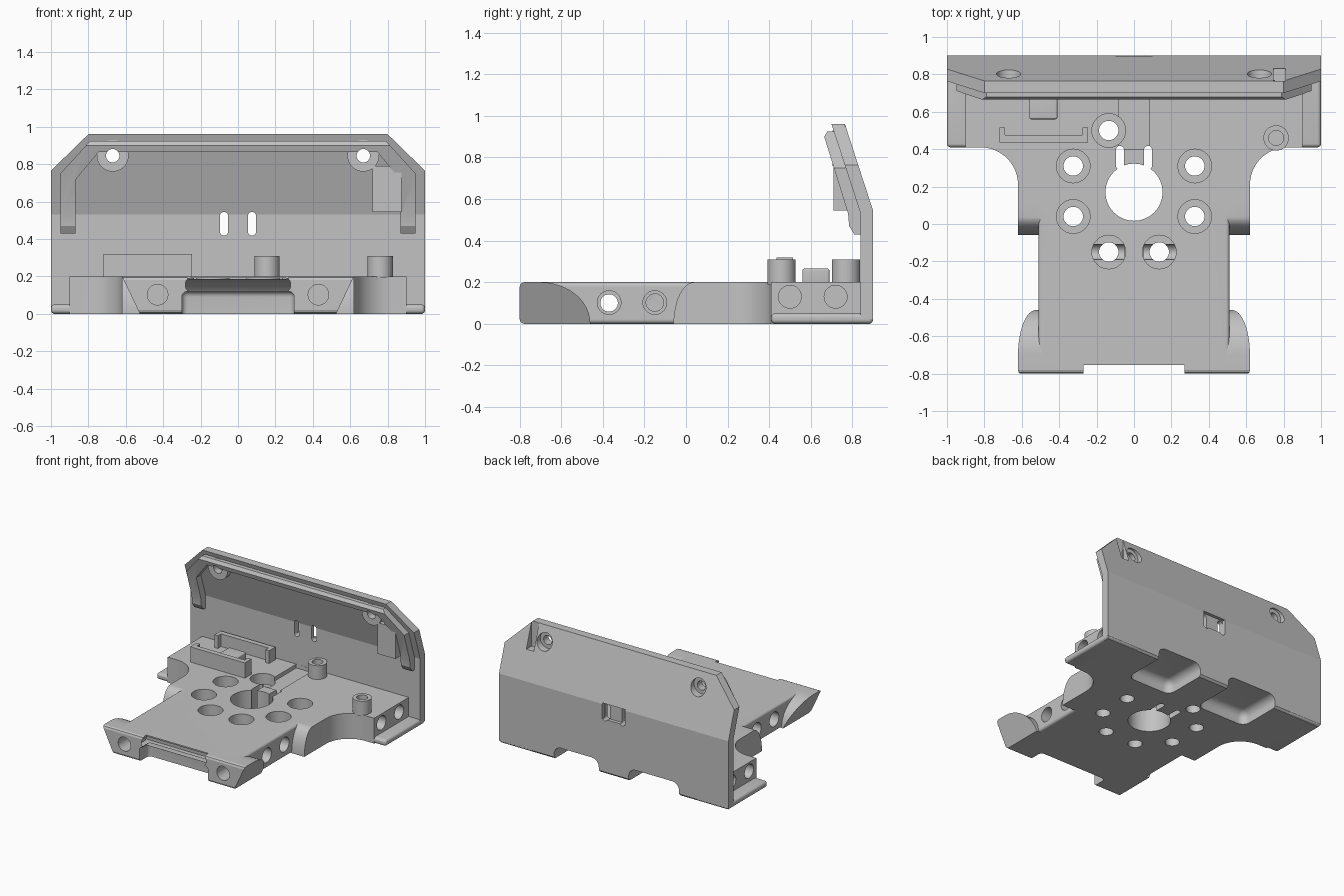
import bpy, bmesh
from math import sin, cos, radians

if "Cube" in bpy.data.objects:
    bpy.data.objects.remove(bpy.data.objects["Cube"])

grey = bpy.data.materials.new("plain grey")
grey.use_nodes = True
grey.diffuse_color = (0.54, 0.54, 0.54, 1)
grey.node_tree.nodes["Principled BSDF"].inputs["Base Color"].default_value = (0.54, 0.54, 0.54, 1)


def prism(name, pts, axis, lo, hi, bevel=0):
    """Extrude a 2D outline along an axis, with optional rounded edges."""
    place = {"x": lambda a, b, t: (t, a, b),
             "y": lambda a, b, t: (a, t, b),
             "z": lambda a, b, t: (a, b, t)}[axis]
    bm = bmesh.new()
    low = [bm.verts.new(place(a, b, lo)) for a, b in pts]
    high = [bm.verts.new(place(a, b, hi)) for a, b in pts]
    bm.faces.new(low)
    bm.faces.new(high)
    for i in range(len(pts)):
        j = (i + 1) % len(pts)
        bm.faces.new((low[i], low[j], high[j], high[i]))
    bmesh.ops.recalc_face_normals(bm, faces=bm.faces)
    if bevel:
        bmesh.ops.bevel(bm, geom=bm.edges[:], offset=bevel, segments=6,
                        profile=0.5, affect="EDGES")
    mesh = bpy.data.meshes.new(name)
    bm.to_mesh(mesh)
    bm.free()
    mesh.materials.append(grey)
    obj = bpy.data.objects.new(name, mesh)
    bpy.context.collection.objects.link(obj)
    return obj


def box(name, x0, x1, y0, y1, z0, z1, bevel=0):
    return prism(name, [(x0, y0), (x1, y0), (x1, y1), (x0, y1)], "z", z0, z1, bevel)


def arc(cx, cy, rx, ry, start, end, n=12):
    steps = [radians(start + (end - start) * i / n) for i in range(n + 1)]
    return [(cx + rx * cos(t), cy + ry * sin(t)) for t in steps]


def rod(name, a, b, r, axis, lo, hi):
    return prism(name, arc(a, b, r, r, 0, 360, 32)[:-1], axis, lo, hi)


def combine(obj, other, mode="DIFFERENCE", keep=False):
    mod = obj.modifiers.new("join", "BOOLEAN")
    mod.operation, mod.object, mod.solver = mode, other, "EXACT"
    bpy.context.view_layer.objects.active = obj
    bpy.ops.object.modifier_apply(modifier=mod.name)
    if not keep:
        bpy.data.objects.remove(other)


def mirrored(half):
    return half + [(-x, y) for x, y in reversed(half)]


# Base deck: centre plate, wide rear block, lips, side shoulders, wedge feet
base = box("base_deck", -0.51, 0.51, -0.74, 0.6, 0, 0.2, 0.02)
rear = [(0.9, 0.87), (0.9, 0.41)] + arc(0.82, 0.21, 0.2, 0.2, 90, 180) + [(0.62, 0.1)]
combine(base, prism("rear_block", mirrored(rear), "z", 0, 0.2), "UNION")
shoulder = arc(0.04, 0, 0.1, 0.2, 180, 90) + [(0.15, 0.2), (0.15, 0)]
combine(base, prism("shoulder", shoulder, "x", -0.62, 0.62), "UNION")
curve = [(-0.8, 0.02), (-0.8, 0.18), (-0.794, 0.194), (-0.78, 0.2)]
curve += arc(-0.7, 0, 0.24, 0.2, 90, 0) + [(-0.78, 0), (-0.794, 0.006)]
feet = prism("feet", curve, "x", -0.7, 0.7)
wedge = mirrored([(0.6485, 0.26), (0.4965, -0.06)])
combine(feet, prism("wedge", wedge, "y", -1, -0.3), "INTERSECT")
combine(base, feet, "UNION")
for s in (-1, 1):
    xs = sorted((s * 0.7, s))
    combine(base, box("lip", *xs, 0.41, 0.9, 0, 0.05, 0.02), "UNION")

# Rear wall with a forward lean and clipped top corners
wall = prism("rear_wall", [(0.885, 0), (0.9, 0.015), (0.9, 0.545), (0.765, 0.96),
                           (0.7, 0.96), (0.84, 0.53), (0.84, 0)], "x", -1, 1)
outline = mirrored([(1, 0.02), (1, 0.765), (0.8, 0.96)])
combine(wall, prism("wall_outline", [(0.98, -0.01)] + outline + [(-0.98, -0.01)],
                    "y", 0.5, 1), "INTERSECT")

# Raised rim inside the wall edge
rim = prism("rim", [(0.86, 0.43), (0.81, 0.43), (0.785, 0.47), (0.78, 0.53), (0.665, 0.9),
                    (0.68, 0.925), (0.74, 0.925), (0.87, 0.54)], "x", -1, 1)
outer = [(0.95, 0.42), (0.95, 0.75), (0.785, 0.93)]
inner = [(0.87, 0.42), (0.87, 0.715), (0.745, 0.865)]
band = (outer + [(-x, z) for x, z in reversed(outer)]
        + [(-x, z) for x, z in inner] + inner[::-1])
combine(rim, prism("rim_band", band, "y", 0.5, 1), "INTERSECT")
combine(wall, rim, "UNION")

# Corner block behind the notch, and screw bosses
combine(wall, prism("corner_block", [(0.71, 0.545), (0.86, 0.545), (0.79, 0.79),
                                     (0.71, 0.79)], "x", 0.72, 0.875), "UNION")
combine(wall, box("notch", 0.745, 0.81, 0.765, 1, 0.76, 1.1))
for x in (-0.67, 0.67):
    combine(wall, rod("screw_boss", x, 0.845, 0.085, "y", 0.705, 0.77), "UNION")
    combine(wall, rod("screw_hole", x, 0.845, 0.036, "y", 0.5, 1))
    combine(wall, rod("screw_recess", x, 0.845, 0.065, "y", 0.765, 1))

# Square rear pocket and tie slots, matched by slots in the deck
combine(wall, box("rear_pocket", -0.1, 0.1, 0.872, 1, 0.43, 0.553))
for x in (-0.075, 0.075):
    ends = [(0.523, 0, 180), (0.44, 180, 360)]
    slot = [p for z, a, b in ends for p in arc(x, z, 0.022, 0.022, a, b, 12)]
    combine(wall, prism("wall_slot", slot, "y", 0.7, 1))
    deck_slot = [(px, py - 0.127) for px, py in slot]
    combine(base, prism("deck_slot", deck_slot, "z", -0.1, 0.3))
combine(base, box("deck_groove", -0.08, 0.08, 0.4, 0.839, 0.17, 0.3))

# Hollows underneath at the back and front, and the tongue
for x0, x1 in ((0.13, 0.52), (-0.57, -0.13)):
    hollow = box("hollow", x0, x1, 0.55, 1.1, -0.12, 0.1, 0.06)
    combine(base, hollow, keep=True)
    combine(wall, hollow)
combine(base, box("front_hollow", -0.3, 0.3, -1, -0.68, -0.1, 0.12, 0.03))
combine(base, box("tongue_gap", -0.27, 0.27, -1, -0.755, -0.1, 0.3))
combine(base, box("tongue", -0.28, 0.28, -0.9, -0.6, 0.121, 0.19, 0.025), "UNION")

# Centre bore and seven counterbored mounting holes
combine(base, rod("centre_bore", 0, 0.17, 0.153, "z", -0.1, 0.3))
for x, y in ((-0.135, 0.5), (-0.325, 0.31), (0.325, 0.31), (-0.325, 0.04),
             (0.325, 0.04), (-0.135, -0.15), (0.135, -0.15)):
    combine(base, rod("counterbore", x, y, 0.09, "z", 0.115, 0.3))
    combine(base, rod("bolt_hole", x, y, 0.052, "z", -0.1, 0.15))

# Side and front screw holes
combine(base, rod("cross_hole", -0.37, 0.1, 0.042, "x", -0.8, 0.8))
for s in (-1, 1):
    combine(base, rod("blind_hole", -0.15, 0.102, 0.042, "x", *sorted((s * 0.05, s * 0.8))))
    for y in (-0.37, -0.15):
        combine(base, rod("cross_mouth", y, 0.102, 0.057, "x", *sorted((s * 0.42, s * 0.6))))
    for y in (0.5, 0.72):
        combine(base, rod("side_hole", y, 0.13, 0.055, "x", *sorted((s * 0.72, s * 0.95))))
    combine(base, rod("front_hole", s * 0.43, 0.102, 0.055, "y", -0.95, -0.6))

# Standing posts with a pilot hole
posts = []
for name, x, y in (("middle_post", 0.155, 0.77), ("side_post", 0.76, 0.46)):
    post = rod(name, x, y, 0.068, "z", 0.19, 0.308)
    combine(post, rod("pilot", x, y, 0.04, "z", 0.22, 0.4))
    posts.append(post)

# Small board holder: two facing brackets and a centre rest
front_bracket = [(-0.72, 0.435), (-0.245, 0.435), (-0.245, 0.515), (-0.275, 0.515),
                 (-0.275, 0.475), (-0.69, 0.475), (-0.69, 0.515), (-0.72, 0.515)]
rear_bracket = [(x, 1.25 - y) for x, y in front_bracket]
holder = [prism("front_bracket", front_bracket, "z", 0.19, 0.32),
          prism("rear_bracket", rear_bracket, "z", 0.19, 0.3),
          box("board_rest", -0.56, -0.41, 0.56, 0.69, 0.19, 0.265, 0.01)]

# Smooth the rounded surfaces, keeping hard edges
bpy.ops.object.select_all(action="DESELECT")
for obj in [base, wall] + posts + holder:
    obj.select_set(True)
bpy.context.view_layer.objects.active = base
bpy.ops.object.shade_smooth_by_angle(angle=radians(16.5))
